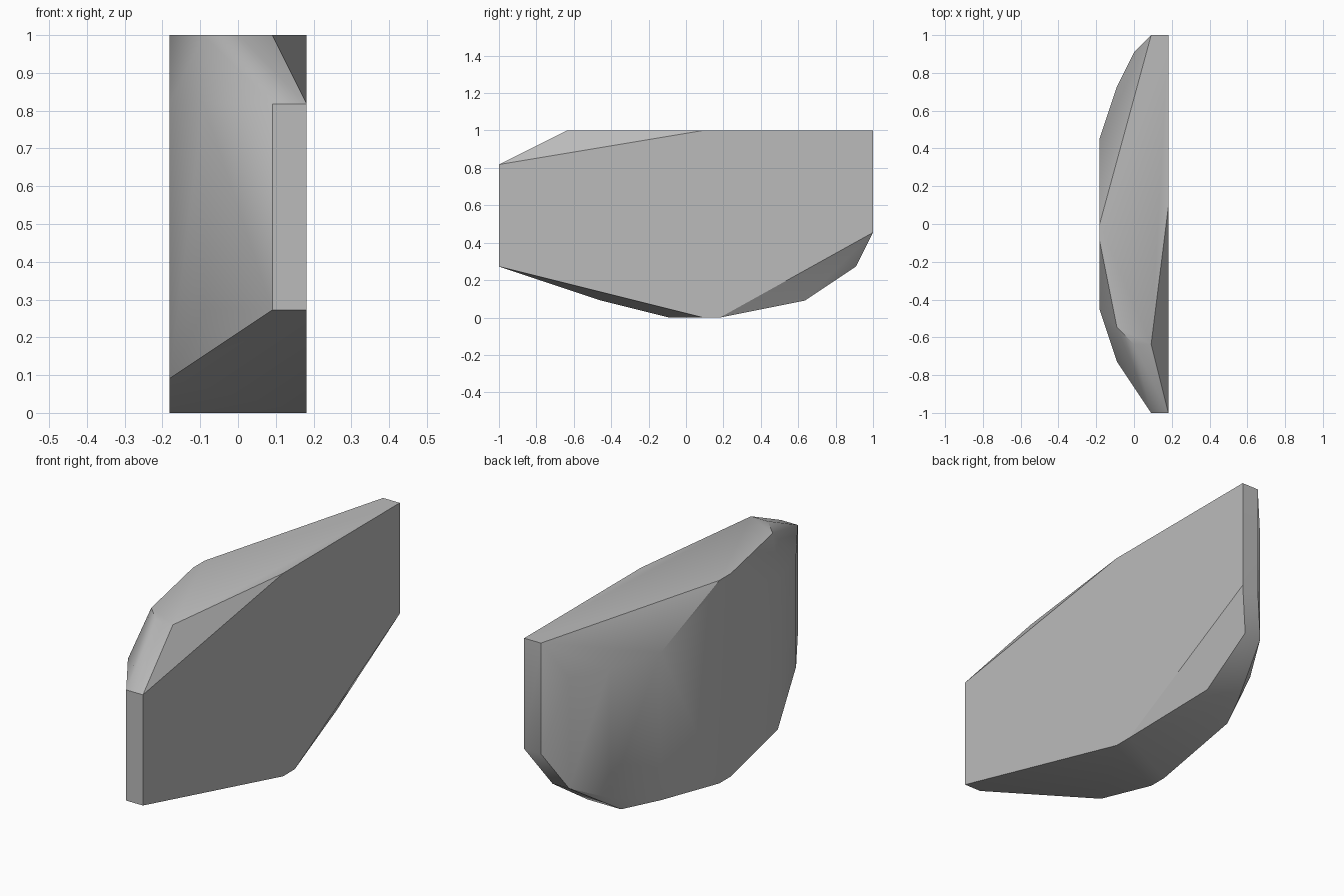
import bpy
import bmesh
import math

default_cube = bpy.data.objects.get("Cube")
if default_cube:
    bpy.data.objects.remove(default_cube, do_unlink=True)

UNIT = 1 / 11  # size of one carving step


def make_material(name, colour):
    material = bpy.data.materials.new(name)
    material.use_nodes = True
    material.diffuse_color = colour
    shader = material.node_tree.nodes["Principled BSDF"]
    shader.inputs["Base Color"].default_value = colour
    shader.inputs["Roughness"].default_value = 0.8
    return material


# Corner outlines (y, z) of the slab, one slice per step across its thickness
rounded_side = [(-1, 11), (0, 11), (5, 9), (5, 1), (0, 0), (-1, 0), (-5, 1), (-5, 9)]
outer_slice = [(-6, 11), (8, 9), (8, 2), (7, 1), (-8, 3), (-8, 9)]
middle_slice = [(-7, 11), (10, 9), (10, 3)]
inner_slice = [(-7, 11), (11, 11), (11, 5), (10, 3), (7, 1), (-11, 3), (-11, 9)]
flat_side = [(1, 11), (11, 11), (11, 5), (2, 0), (1, 0), (-11, 3), (-11, 9)]
slices = [rounded_side, outer_slice, middle_slice, inner_slice, flat_side]

# Wrap the slices in one convex faceted skin
bm = bmesh.new()
for index, outline in enumerate(slices):
    for y, z in outline:
        bm.verts.new(((index - 2) * UNIT, y * UNIT, z * UNIT))
hull = bmesh.ops.convex_hull(bm, input=bm.verts[:])
spare = {item for key in ("geom_interior", "geom_unused") for item in hull[key]
         if isinstance(item, bmesh.types.BMVert)}
bmesh.ops.delete(bm, geom=list(spare), context="VERTS")

# Merge coplanar triangles into clean flat faces
bmesh.ops.dissolve_limit(bm, angle_limit=math.radians(0.5),
                         verts=bm.verts[:], edges=bm.edges[:])
bmesh.ops.recalc_face_normals(bm, faces=bm.faces[:])

mesh = bpy.data.meshes.new("stone_slab")
bm.to_mesh(mesh)
bm.free()
mesh.materials.append(make_material("stone grey", (0.5, 0.5, 0.5, 1)))

stone_slab = bpy.data.objects.new("stone_slab", mesh)
bpy.context.collection.objects.link(stone_slab)

# Soft shading on shallow facets, crisp on the main edges
bpy.ops.object.select_all(action="DESELECT")
stone_slab.select_set(True)
bpy.context.view_layer.objects.active = stone_slab
bpy.ops.object.shade_smooth_by_angle(angle=math.radians(30))
